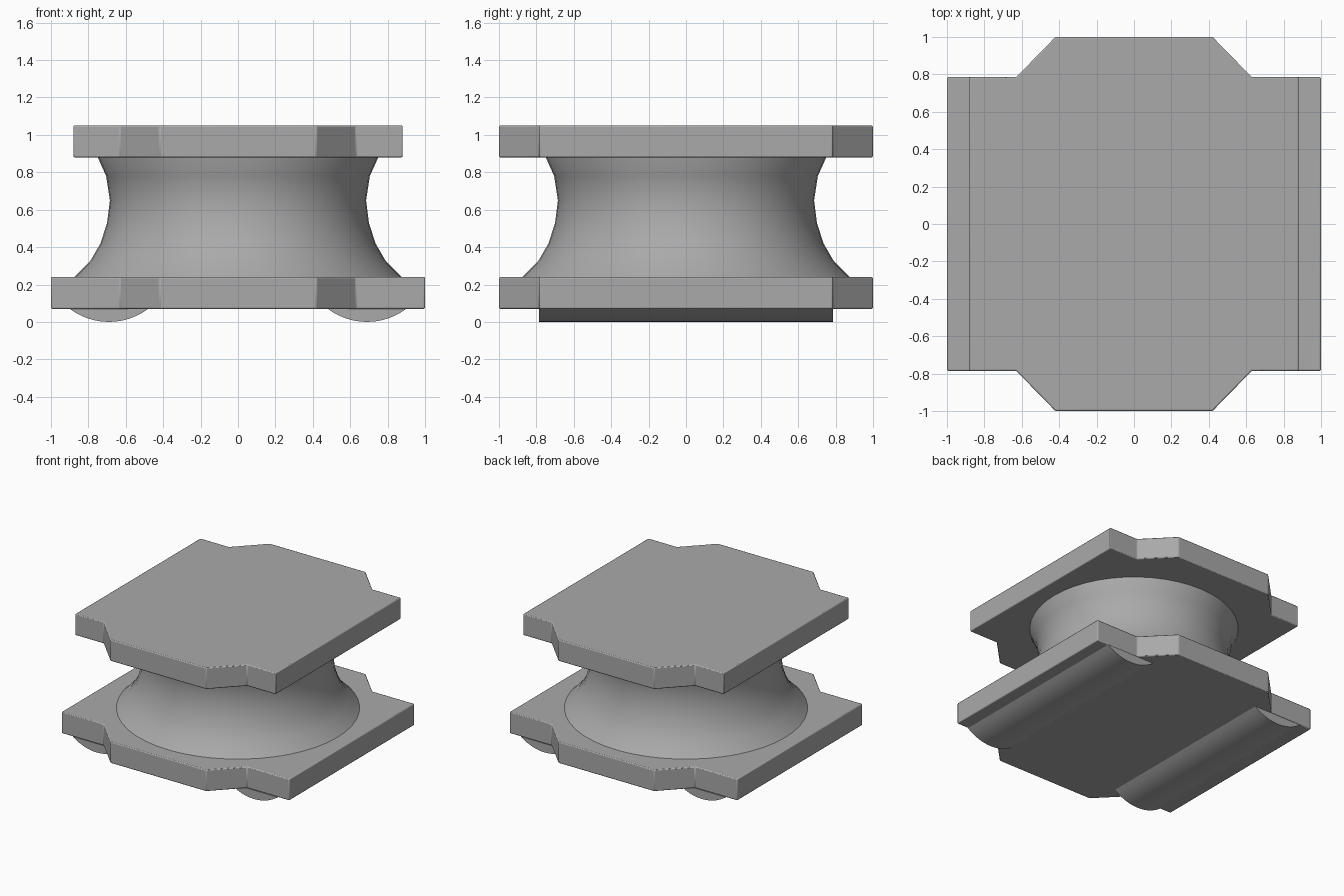
import bpy
import bmesh
import math

if "Cube" in bpy.data.objects:
    bpy.data.objects.remove(bpy.data.objects["Cube"], do_unlink=True)

grey = bpy.data.materials.new("plain grey")
grey.use_nodes = True
colour = (0.4, 0.4, 0.4, 1)
grey.diffuse_color = colour
grey.node_tree.nodes["Principled BSDF"].inputs["Base Color"].default_value = colour


def finish(name, bm, angle):
    """Turn a bmesh into a shaded object."""
    bmesh.ops.recalc_face_normals(bm, faces=bm.faces)
    mesh = bpy.data.meshes.new(name)
    bm.to_mesh(mesh)
    bm.free()
    mesh.materials.append(grey)
    obj = bpy.data.objects.new(name, mesh)
    bpy.context.collection.objects.link(obj)
    bpy.ops.object.select_all(action='DESELECT')
    obj.select_set(True)
    bpy.context.view_layer.objects.active = obj
    bpy.ops.object.shade_smooth_by_angle(angle=math.radians(angle))
    return obj


def prism(name, outline, offset, angle):
    """Extrude a closed outline of 3D points along an offset."""
    bm = bmesh.new()
    face = bm.faces.new([bm.verts.new(p) for p in outline])
    grown = bmesh.ops.extrude_face_region(bm, geom=[face], use_keep_orig=True)
    verts = [v for v in grown["geom"] if isinstance(v, bmesh.types.BMVert)]
    bmesh.ops.translate(bm, verts=verts, vec=offset)
    return finish(name, bm, angle)


def flange(name, half_width, z):
    """Plate with a tapered tab at front and back."""
    quarter = [(half_width, 0.785), (0.63, 0.785), (0.42, 1.0)]
    back = quarter + [(-x, y) for x, y in reversed(quarter)]
    outline = back + [(-x, -y) for x, y in back]
    obj = prism(name, [(x, y, z) for x, y in outline], (0, 0, 0.17), 35)
    bevel = obj.modifiers.new("soft edges", 'BEVEL')
    bevel.width = 0.007
    bevel.segments = 2
    bevel.limit_method = 'ANGLE'


# Upper and lower plates
flange("lower_plate", 1.0, 0.07)
flange("upper_plate", 0.88, 0.88)

# Waisted drum between the plates
profile = [(0.875, 0.24), (0.79, 0.325), (0.735, 0.42), (0.7, 0.53),
           (0.685, 0.65), (0.705, 0.78), (0.75, 0.88)]
bm = bmesh.new()
points = [(0, 0.235)] + [(0.875, 0.235)] + profile + [(0.75, 0.885), (0, 0.885)]
verts = [bm.verts.new((r, 0, z)) for r, z in points]
edges = [bm.edges.new(pair) for pair in zip(verts, verts[1:])]
bmesh.ops.spin(bm, geom=verts + edges, cent=(0, 0, 0), axis=(0, 0, 1),
               angle=math.tau, steps=48, use_merge=True)
bmesh.ops.remove_doubles(bm, verts=bm.verts, dist=0.0001)
finish("waisted_drum", bm, 40)

# Rounded runners beneath the lower plate
radius, spread = 0.35, math.asin(0.21 / 0.35)
for side, name in ((1, "left_runner"), (-1, "right_runner")):
    arc = []
    for i in range(13):
        a = spread * (i / 6 - 1)
        arc.append((side * 0.69 + radius * math.sin(a), -0.785,
                    radius * (1 - math.cos(a))))
    prism(name, arc, (0, 1.57, 0), 35)
